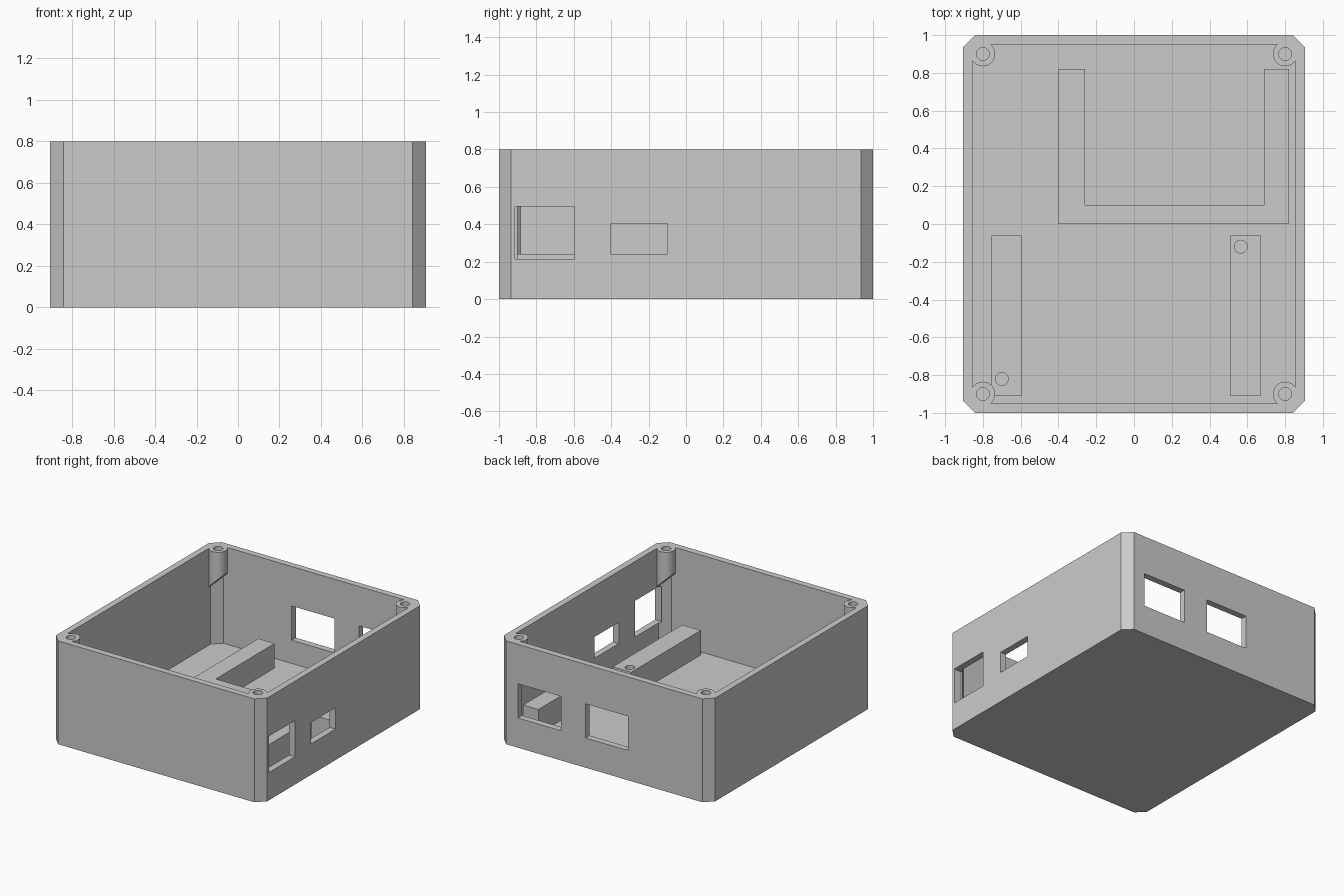
import bpy, bmesh, math

if "Cube" in bpy.data.objects:
    bpy.data.objects.remove(bpy.data.objects["Cube"])

grey = bpy.data.materials.new("plain_grey")
grey.diffuse_color = (0.6, 0.6, 0.6, 1)
grey.use_nodes = True
grey.node_tree.nodes["Principled BSDF"].inputs["Base Color"].default_value = grey.diffuse_color
TOP, FLOOR, BLOCK_TOP = 0.8, 0.05, 0.24


def prism(name, pts, z0, z1, z_bottom=None):
    """Extrude a counter-clockwise outline; z_bottom(x) can slant the underside."""
    bm = bmesh.new()
    low = [bm.verts.new((x, y, z_bottom(x) if z_bottom else z0)) for x, y in pts]
    high = [bm.verts.new((x, y, z1)) for x, y in pts]
    bm.faces.new(low[::-1])
    bm.faces.new(high)
    n = len(pts)
    for i in range(n):
        j = (i + 1) % n
        bm.faces.new((low[i], low[j], high[j], high[i]))
    me = bpy.data.meshes.new(name)
    bm.to_mesh(me)
    bm.free()
    me.materials.append(grey)
    ob = bpy.data.objects.new(name, me)
    bpy.context.collection.objects.link(ob)
    return ob


def rect(x0, x1, y0, y1):
    return [(x0, y0), (x1, y0), (x1, y1), (x0, y1)]


def circle(cx, cy, r, n=48):
    return [(cx + r * math.cos(math.tau * i / n), cy + r * math.sin(math.tau * i / n))
            for i in range(n)]


def chamfered(hx, hy, c):
    return [(-hx + c, -hy), (hx - c, -hy), (hx, -hy + c), (hx, hy - c),
            (hx - c, hy), (-hx + c, hy), (-hx, hy - c), (-hx, -hy + c)]


def cut(ob, cutter):
    cutter.hide_render = True
    mod = ob.modifiers.new("cut", 'BOOLEAN')
    mod.operation = 'DIFFERENCE'
    mod.solver = 'EXACT'
    mod.object = cutter
    bpy.context.view_layer.objects.active = ob
    bpy.ops.object.modifier_apply(modifier=mod.name)
    bpy.data.objects.remove(cutter)


# Box with chamfered corners; the cavity leaves the four screw bosses standing
shell = prism("case_shell", chamfered(0.905, 1.0, 0.065), 0, TOP)
cavity = prism("cavity_cutter", chamfered(0.855, 0.95, 0.065), FLOOR, TOP + 0.05)
corners = [(sx * 0.8, sy * 0.9) for sx in (-1, 1) for sy in (-1, 1)]
for x, y in corners:
    cut(cavity, prism("boss", circle(x, y, 0.065), 0, TOP + 0.1,
                      lambda px: 0.5 + 0.855 - abs(px)))
cut(shell, cavity)

# Screw holes in the bosses
for x, y in corners:
    cut(shell, prism("screw_hole", circle(x, y, 0.034, 32), TOP - 0.2, TOP + 0.1))

# Connector windows: two in the right wall, two in the back wall
for x0, x1, y0, y1, z0, z1 in ((0.84, 1.0, -0.915, -0.595, 0.215, 0.495),
                               (0.84, 1.0, -0.4, -0.1, 0.24, 0.405),
                               (0.37, 0.74, 0.93, 1.1, 0.23, 0.495),
                               (-0.205, 0.16, 0.93, 1.1, 0.23, 0.495)):
    cut(shell, prism("window", rect(x0, x1, y0, y1), z0, z1))

# U-shaped board rest at the back
rest = prism("back_board_rest",
             [(-0.4, 0.0), (0.82, 0.0), (0.82, 0.82), (0.69, 0.82),
              (0.69, 0.1), (-0.26, 0.1), (-0.26, 0.82), (-0.4, 0.82)],
             FLOOR - 0.01, BLOCK_TOP)

# Two straight board rails at the front, each with one screw hole
rails = []
for name, x0, hx, hy in (("left_board_rail", -0.755, -0.7, -0.82),
                         ("right_board_rail", 0.51, 0.565, -0.12)):
    rail = prism(name, rect(x0, x0 + 0.16, -0.91, -0.06), FLOOR - 0.01, BLOCK_TOP)
    cut(rail, prism("rail_hole", circle(hx, hy, 0.034, 32), FLOOR + 0.01, BLOCK_TOP + 0.1))
    rails.append(rail)

# Smooth the round walls, keep edges sharp
bpy.ops.object.select_all(action='DESELECT')
for ob in [shell, rest] + rails:
    ob.select_set(True)
bpy.context.view_layer.objects.active = shell
bpy.ops.object.shade_smooth_by_angle(angle=math.radians(30))
